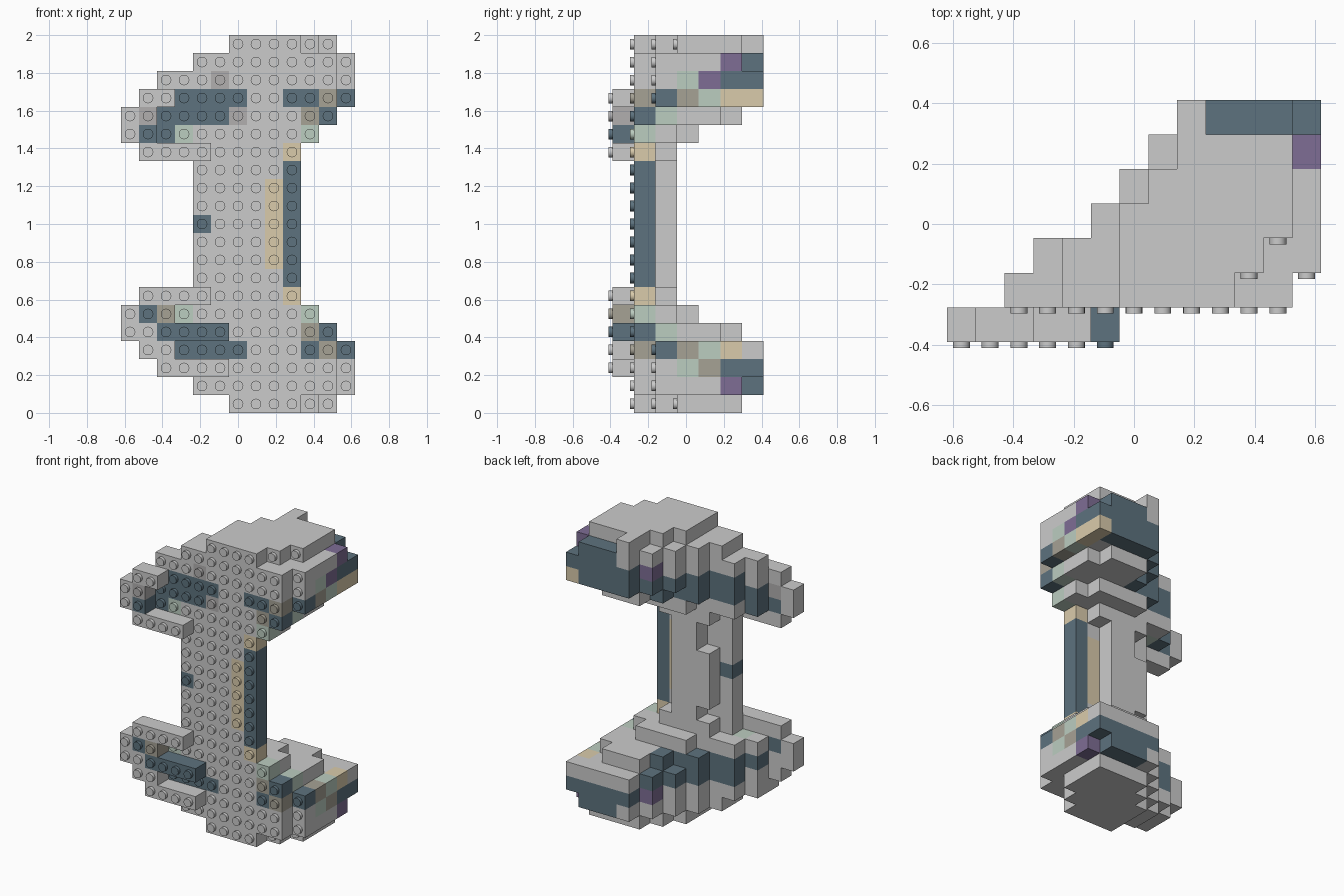
import bpy, bmesh, math
from mathutils import Vector, Matrix

if "Cube" in bpy.data.objects:
    bpy.data.objects.remove(bpy.data.objects["Cube"])

S = 2 / 21            # stud pitch (x and z)
D = S * 1.2           # brick layer depth (y)
Y0, STUD_H = -0.39, 0.021

COLOURS = {
    "dark": (0.11, 0.17, 0.21, 1), "tan": (0.70, 0.60, 0.41, 1),
    "brown": (0.38, 0.36, 0.30, 1), "green": (0.50, 0.61, 0.53, 1),
    "purple": (0.21, 0.155, 0.30, 1), "midgrey": (0.44, 0.43, 0.43, 1),
}

# Column runs (first, last) for layers 1..6 of each row, counted from the end
WING = [
    [(6, 9), (6, 10), (6, 11), (7, 11), (8, 11)],
    [(4, 11), (4, 12), (5, 12), (6, 12), (7, 12), (8, 11)],
    [(2, 11), (3, 12), (5, 12), (6, 12), (7, 12), (8, 12)],
    [(2, 11), (3, 12), (5, 12), (6, 12), (7, 12), (8, 12)],
    [(2, 11), (3, 11), (5, 11), (7, 11), (8, 10)],
    [(2, 10), (3, 10), (6, 9)],
    [(4, 9), (5, 8)],
]
# Raised front layer: row -> column run
FRONT = {17: (1, 2), 16: (0, 1), 15: (0, 1), 14: (1, 4),
         6: (1, 4), 5: (0, 2), 4: (0, 5), 3: (1, 2), 2: (2, 5)}

cells = {}


def fill(row, layer, run, colour="grey"):
    for c in range(run[0], run[1] + 1):
        cells[c, layer, row] = colour


def paint(colour, rows, layers, a, b):
    for r in rows:
        for k in layers:
            for c in range(a, b + 1):
                if (c, k, r) in cells:
                    cells[c, k, r] = colour


# Two mirrored wings
for i, layers in enumerate(WING):
    for k, run in enumerate(layers, 1):
        fill(i, k, run)
        fill(20 - i, k, run)
fill(20, 6, (8, 8))
for row, run in FRONT.items():
    fill(row, 0, run)

# Central column
for row in range(7, 14):
    fill(row, 1, (4, 9))
    fill(row, 2, (6, 7))
for row in range(8, 12):
    fill(row, 2, (5, 5))

# Back stripe and right-hand trim, mirrored top and bottom
paint("dark", (18, 2), (6,), 8, 12)
paint("dark", (19, 1), (6,), 9, 11)
paint("dark", (17,), (6,), 8, 11)
paint("dark", (18, 2), (5,), 12, 12)
paint("purple", (19, 1), (5,), 12, 12)
paint("purple", (18, 2), (5,), 7, 7)
paint("dark", (17, 3), (5,), 7, 8)
paint("dark", (17, 3, 16, 4), (4,), 6, 7)
paint("dark", (17, 3, 16, 4), (3,), 5, 6)
paint("dark", (17, 3, 16, 4), (2,), 3, 4)
paint("green", (18, 2), (3,), 12, 12)
paint("purple", (18,), (4,), 12, 12)
paint("brown", (2,), (4,), 12, 12)
paint("dark", (17,), (1,), 9, 9)
paint("dark", (17, 3), (1,), 10, 10)
paint("brown", (17, 3), (1,), 11, 11)
paint("dark", (17, 3), (2,), 12, 12)
paint("brown", (17, 3), (3,), 12, 12)
paint("green", (17, 3), (4,), 12, 12)
paint("tan", (17, 3), (5,), 12, 12)
paint("tan", (17,), (6,), 12, 12)
paint("brown", (16, 4), (1,), 10, 10)
paint("dark", (16, 4), (1,), 11, 11)
paint("green", (16, 4), (2,), 11, 11)
paint("green", (15, 5), (1,), 10, 10)
paint("tan", (14, 6), (1,), 9, 9)

# Left-hand front trim
paint("dark", (17, 3), (1,), 3, 6)
paint("dark", (16,), (1,), 2, 5)
paint("dark", (4,), (0, 1), 2, 5)
paint("midgrey", (16,), (0,), 1, 1)
paint("midgrey", (16,), (1,), 6, 6)
paint("midgrey", (18,), (1,), 5, 5)
paint("dark", (15,), (0, 1), 1, 2)
paint("dark", (5,), (0,), 1, 1)
paint("brown", (5,), (0,), 2, 2)
paint("green", (15, 5), (1,), 3, 3)

# Column trim
paint("dark", range(7, 14), (1,), 9, 9)
paint("tan", range(8, 13), (1,), 8, 8)
paint("dark", (10,), (1,), 4, 4)


def exposed_faces(bm, cell):
    """Add only the outside faces of one brick cell, plus its front stud."""
    c, k, r = cell
    half = Vector((S / 2, D / 2, S / 2))
    mid = Vector(((c - 6) * S, Y0 + (k + 0.5) * D, (r + 0.5) * S))
    for axis in range(3):
        for sign in (-1, 1):
            n = list(cell)
            n[axis] += sign
            if tuple(n) in cells:
                continue
            u, v = (axis + 1) % 3, (axis + 2) % 3
            pts = []
            for a, b in ((-1, -1), (1, -1), (1, 1), (-1, 1)):
                p = mid.copy()
                p[axis] += sign * half[axis]
                p[u] += a * half[u]
                p[v] += b * half[v]
                pts.append(bm.verts.new(p))
            bm.faces.new(pts if sign > 0 else pts[::-1])
    if (c, k - 1, r) not in cells:
        place = Matrix.Translation((mid.x, Y0 + k * D - STUD_H / 2, mid.z))
        bmesh.ops.create_cone(bm, cap_ends=True, segments=16, radius1=0.028,
                              radius2=0.028, depth=STUD_H,
                              matrix=place @ Matrix.Rotation(math.pi / 2, 4, 'X'))


def part_of(row):
    return "bottom_wing" if row < 7 else "column" if row < 14 else "top_wing"


# One object per part and brick colour
groups = {}
for cell, colour in cells.items():
    groups.setdefault((part_of(cell[2]), colour), []).append(cell)

mats = {}
for name, rgba in COLOURS.items():
    mats[name] = bpy.data.materials.new(name + "_brick")
    mats[name].diffuse_color = rgba

for (part, colour), members in groups.items():
    bm = bmesh.new()
    for cell in members:
        exposed_faces(bm, cell)
    bmesh.ops.remove_doubles(bm, verts=bm.verts, dist=1e-4)
    name = f"{part}_{colour}_bricks"
    mesh = bpy.data.meshes.new(name)
    bm.to_mesh(mesh)
    bm.free()
    obj = bpy.data.objects.new(name, mesh)
    bpy.context.collection.objects.link(obj)
    if colour in mats:
        mesh.materials.append(mats[colour])
    obj.select_set(True)
    bpy.context.view_layer.objects.active = obj
bpy.ops.object.shade_smooth_by_angle()

for m in bpy.data.materials:
    if m.users and not m.is_grease_pencil:
        m.use_nodes = True
        m.node_tree.nodes["Principled BSDF"].inputs["Base Color"].default_value = m.diffuse_color
